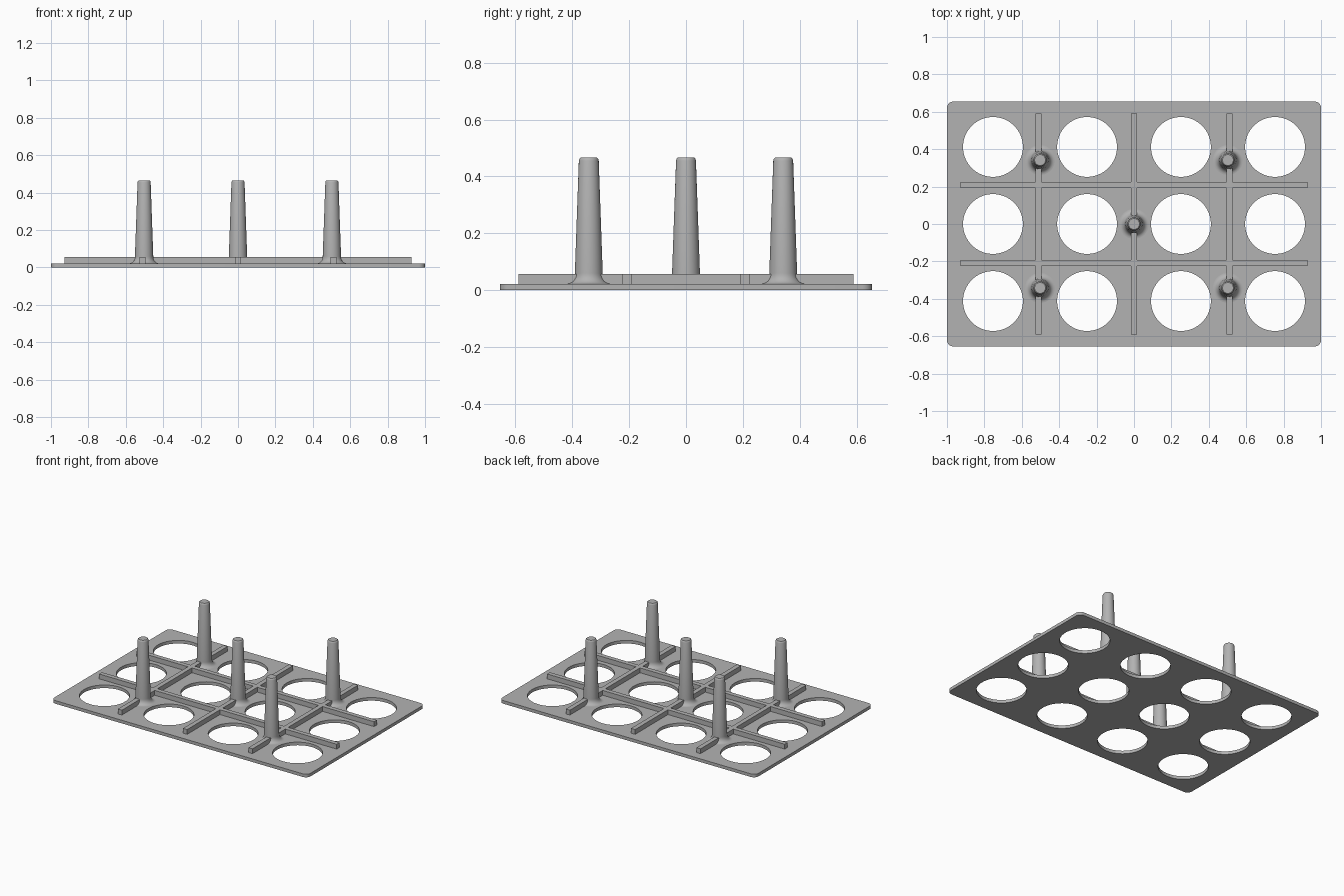
import bpy, bmesh, math
from mathutils import Matrix, Vector

cube = bpy.data.objects.get("Cube")
if cube:
    bpy.data.objects.remove(cube, do_unlink=True)

grey = bpy.data.materials.new("plain grey")
grey.use_nodes = True
colour = (0.45, 0.45, 0.45, 1)
grey.diffuse_color = colour
grey.node_tree.nodes["Principled BSDF"].inputs["Base Color"].default_value = colour

PLATE_TOP = 0.022
RIB_TOP = 0.056
RIB_HALF = 0.016
ROW_RIB_Y = 0.208


def add_object(name, mesh, smooth=False):
    obj = bpy.data.objects.new(name, mesh)
    bpy.context.collection.objects.link(obj)
    mesh.materials.clear()
    mesh.materials.append(grey)
    if smooth:
        bpy.ops.object.select_all(action="DESELECT")
        obj.select_set(True)
        bpy.context.view_layer.objects.active = obj
        bpy.ops.object.shade_smooth_by_angle(angle=math.radians(35))
    return obj


def arc(cx, cy, r, start, sweep, steps):
    return [(cx + r * math.cos(start + sweep * i / steps),
             cy + r * math.sin(start + sweep * i / steps)) for i in range(steps + 1)]


# Plate: rounded rectangle outline with twelve round holes, extruded
def build_plate():
    curve = bpy.data.curves.new("plate_outline", "CURVE")
    curve.dimensions = "2D"
    curve.fill_mode = "BOTH"
    curve.extrude = PLATE_TOP / 2
    r, quarter = 0.035, math.pi / 2
    outline = []
    for i, (sx, sy) in enumerate([(1, 1), (-1, 1), (-1, -1), (1, -1)]):
        outline += arc(sx * (1 - r), sy * (0.655 - r), r, i * quarter, quarter, 8)
    loops = [outline]
    for x in (-0.754, -0.251, 0.251, 0.754):
        for y in (-0.412, 0, 0.412):
            loops.append(arc(x, y, 0.16, 0, math.tau, 64)[:-1])
    for loop in loops:
        spline = curve.splines.new("POLY")
        spline.points.add(len(loop) - 1)
        for point, (x, y) in zip(spline.points, loop):
            point.co = (x, y, 0, 1)
        spline.use_cyclic_u = True
    helper = bpy.data.objects.new("plate_helper", curve)
    bpy.context.collection.objects.link(helper)
    bpy.context.view_layer.update()
    depsgraph = bpy.context.evaluated_depsgraph_get()
    mesh = bpy.data.meshes.new_from_object(helper.evaluated_get(depsgraph))
    bpy.data.objects.remove(helper, do_unlink=True)
    bm = bmesh.new()
    bm.from_mesh(mesh)
    bmesh.ops.remove_doubles(bm, verts=bm.verts, dist=0.0001)
    bmesh.ops.recalc_face_normals(bm, faces=bm.faces)
    bmesh.ops.translate(bm, verts=bm.verts, vec=(0, 0, PLATE_TOP / 2))
    bm.to_mesh(mesh)
    bm.free()
    add_object("plate", mesh, smooth=True)


# Ribs: boxes given by their x and y extents
def rib(name, x0, x1, y0, y1):
    z0 = PLATE_TOP - 0.004
    bm = bmesh.new()
    centre = Vector(((x0 + x1) / 2, (y0 + y1) / 2, (z0 + RIB_TOP) / 2))
    size = Vector((x1 - x0, y1 - y0, RIB_TOP - z0, 1))
    bmesh.ops.create_cube(bm, size=1, matrix=Matrix.Translation(centre) @ Matrix.Diagonal(size))
    mesh = bpy.data.meshes.new(name)
    bm.to_mesh(mesh)
    bm.free()
    add_object(name, mesh)


# Peg: tapered post with a flared foot, spun from a profile
def peg(name, x, y):
    foot, flare, neck = 0.08, 0.031, 0.049
    profile = [(foot, PLATE_TOP - 0.004)]
    for i in range(9):
        a = math.pi / 2 * i / 8
        profile.append((foot - flare * math.sin(a), PLATE_TOP + 0.036 * (1 - math.cos(a))))
    profile += [(neck, 0.06), (0.035, 0.455), (0.033, 0.462), (0.029, 0.466), (0, 0.466)]
    bm = bmesh.new()
    verts = [bm.verts.new((r, 0, z)) for r, z in profile]
    edges = [bm.edges.new(pair) for pair in zip(verts, verts[1:])]
    bmesh.ops.spin(bm, geom=verts + edges, axis=(0, 0, 1), cent=(0, 0, 0),
                   angle=math.tau, steps=40, use_duplicate=False)
    bmesh.ops.remove_doubles(bm, verts=bm.verts, dist=0.0005)
    bmesh.ops.recalc_face_normals(bm, faces=bm.faces)
    mesh = bpy.data.meshes.new(name)
    bm.to_mesh(mesh)
    bm.free()
    add_object(name, mesh, smooth=True).location = (x, y, 0)


build_plate()

for side, y in (("front", -ROW_RIB_Y), ("back", ROW_RIB_Y)):
    rib(side + "_long_rib", -0.928, 0.928, y - RIB_HALF, y + RIB_HALF)

inner, outer = ROW_RIB_Y - RIB_HALF, ROW_RIB_Y + RIB_HALF
for side, x in (("right", -0.51), ("middle", 0), ("left", 0.51)):
    for part, y0, y1 in (("front", -0.59, -outer), ("centre", -inner, inner), ("back", outer, 0.59)):
        rib(f"{side}_{part}_cross_rib", x - RIB_HALF, x + RIB_HALF, y0, y1)

peg("centre_peg", 0, 0)
for side, x in (("right", -0.502), ("left", 0.502)):
    for end, y in (("front", -0.342), ("back", 0.342)):
        peg(f"{end}_{side}_peg", x, y)
